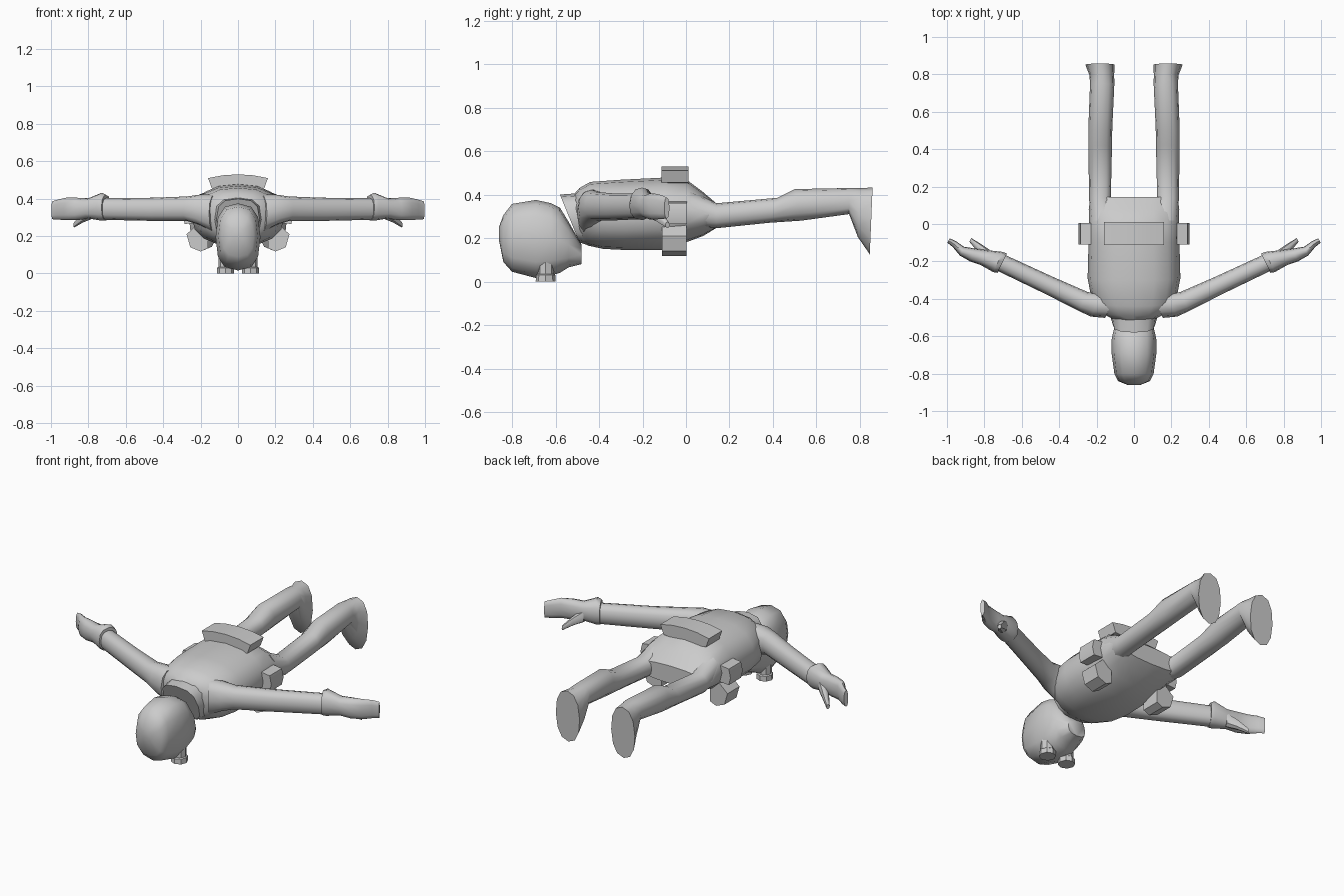
import bpy, bmesh, math
from mathutils import Vector

if "Cube" in bpy.data.objects:
    bpy.data.objects.remove(bpy.data.objects["Cube"])

mat = bpy.data.materials.new("plain_grey")
mat.diffuse_color = (0.6, 0.6, 0.6, 1)
mat.use_nodes = True
mat.node_tree.nodes["Principled BSDF"].inputs["Base Color"].default_value = mat.diffuse_color


def finish(name, bm, mirror, angle):
    bmesh.ops.recalc_face_normals(bm, faces=bm.faces)
    me = bpy.data.meshes.new(name)
    bm.to_mesh(me)
    bm.free()
    me.materials.append(mat)
    ob = bpy.data.objects.new(name, me)
    bpy.context.collection.objects.link(ob)
    if mirror:
        ob.modifiers.new("mirror", "MIRROR").use_mirror_merge = False
    bpy.ops.object.select_all(action="DESELECT")
    ob.select_set(True)
    bpy.context.view_layer.objects.active = ob
    bpy.ops.object.shade_smooth_by_angle(angle=math.radians(angle))


def loft(name, rings, mirror=False, n=12, power=2.3, angle=45):
    """Skin over rings given as (centre, half axis u, half axis v)."""
    bm = bmesh.new()
    loops = []
    for c, u, v in rings:
        loop = []
        for i in range(n):
            a = math.tau * i / n
            s, t = [math.copysign(abs(f) ** (2 / power), f)
                    for f in (math.cos(a), math.sin(a))]
            loop.append(bm.verts.new(Vector(c) + Vector(u) * s + Vector(v) * t))
        loops.append(loop)
    for a, b in zip(loops, loops[1:]):
        for i in range(n):
            bm.faces.new((a[i], a[(i + 1) % n], b[(i + 1) % n], b[i]))
    bm.faces.new(loops[0])
    bm.faces.new(loops[-1])
    finish(name, bm, mirror, angle)


def section(yt, zt, yb, zb, w, x=0):
    """Ring across the body, from its back point to its belly point."""
    return ((x, (yt + yb) / 2, (zt + zb) / 2), (w, 0, 0),
            (0, (yt - yb) / 2, (zt - zb) / 2))


def arm_ring(x, y, h, z, hz, turn=26):
    """Ring across the arm, square to its direction."""
    a = math.radians(turn)
    return ((x, y, z), (-math.sin(a) * h, math.cos(a) * h, 0), (0, 0, hz))


def prism(name, pts, y0, y1, mirror=False):
    """Outline in x and z pulled along y, edges softened."""
    bm = bmesh.new()
    a = [bm.verts.new((x, y0, z)) for x, z in pts]
    b = [bm.verts.new((x, y1, z)) for x, z in pts]
    bm.faces.new(a)
    bm.faces.new(b)
    for i in range(len(pts)):
        j = (i + 1) % len(pts)
        bm.faces.new((a[i], a[j], b[j], b[i]))
    finish(name, bm, mirror, 35)


# Head, lying face down
loft("head", [section(y, t, y, b, w) for y, t, b, w in [
    (-.86, .25, .19, .035), (-.84, .305, .09, .085), (-.80, .357, .045, .105),
    (-.69, .375, .016, .12), (-.62, .36, .028, .12), (-.58, .34, .04, .112),
    (-.54, .275, .065, .10), (-.48, .17, .08, .06)]], power=2.6)

# Eye tubes
loft("eye_tube", [((.067, -.645, z), (r, 0, 0), (0, r, 0)) for z, r in
                  [(0, .046), (.03, .045), (.035, .038), (.09, .038)]],
     mirror=True, n=8, power=2, angle=35)

# Collar
loft("collar", [section(-.58, .40, -.49, .18, .115),
                section(-.51, .405, -.46, .17, .128)], power=2.8)

# Torso
loft("torso", [section(*r) for r in [
    (-.525, .39, -.485, .185, .11), (-.49, .43, -.45, .165, .18),
    (-.44, .458, -.38, .15, .225), (-.30, .468, -.28, .145, .248),
    (-.10, .478, -.10, .145, .243), (0, .47, 0, .18, .24),
    (.08, .41, .08, .21, .242), (.145, .355, .145, .25, .232)]], n=16)

# Legs with boots, flat soles at the end
loft("leg", [section(*r) for r in [
    (.02, .42, .02, .25, .09, .145), (.14, .36, .14, .245, .058, .182),
    (.42, .385, .38, .27, .063, .181), (.50, .425, .53, .28, .064, .18),
    (.75, .43, .75, .31, .065, .17), (.80, .43, .79, .205, .066, .172),
    (.858, .432, .845, .125, .078, .182)]], mirror=True)

# Arms
loft("arm", [arm_ring(*r) for r in [
    (.12, -.43, .08, .32, .105), (.20, -.432, .07, .34, .082),
    (.27, -.415, .056, .346, .066), (.45, -.33, .05, .343, .062),
    (.72, -.203, .047, .345, .058)]], mirror=True)

# Gloves with flared cuffs
loft("glove", [arm_ring(*r) for r in [
    (.705, -.21, .057, .352, .068), (.727, -.203, .06, .357, .075),
    (.80, -.18, .044, .348, .054), (.86, -.166, .038, .345, .06),
    (.92, -.145, .026, .345, .06), (.96, -.108, .018, .342, .054),
    (.992, -.088, .013, .338, .048)]], mirror=True)
loft("thumb", [arm_ring(*r) for r in [
    (.785, -.165, .03, .33, .04), (.83, -.125, .022, .30, .028),
    (.875, -.085, .011, .26, .014)]], mirror=True, n=8)

# Back pack and waist pouches
prism("back_pack", [(-.16, .51), (-.08, .525), (0, .53), (.08, .525),
                    (.16, .51), (.14, .455), (0, .44), (-.14, .455)], -.112, .012)
prism("front_pouch", [(.275, .21), (.255, .14), (.20, .118), (.16, .135),
                      (.16, .22), (.22, .26)], -.11, .003, True)
prism("side_pouch", [(.21, .27), (.285, .265), (.296, .31), (.285, .36),
                     (.21, .37)], -.11, .005, True)
